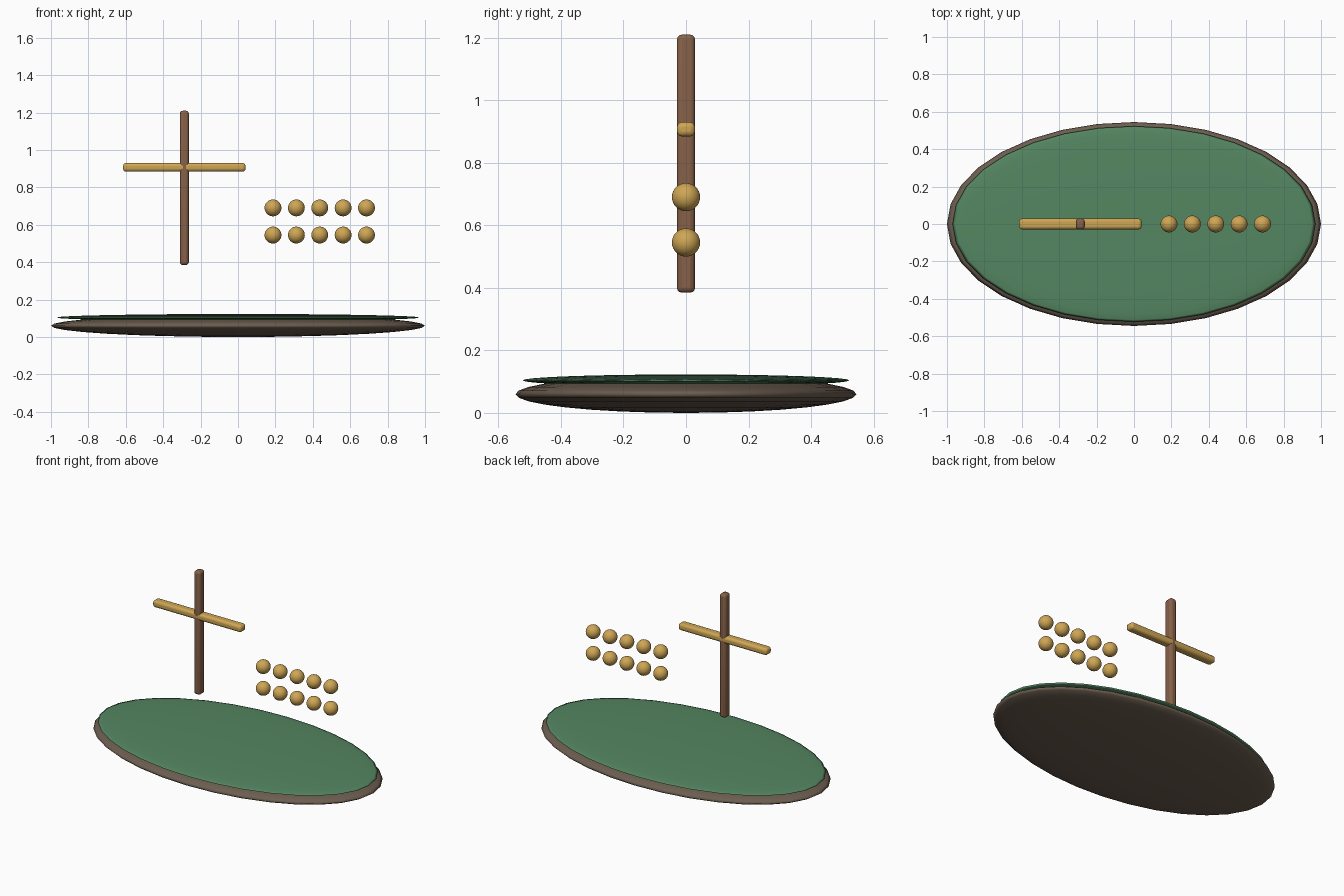
import bpy
from math import radians

if "Cube" in bpy.data.objects:
    bpy.data.objects.remove(bpy.data.objects["Cube"])


def material(name, rgb):
    m = bpy.data.materials.new(name)
    m.diffuse_color = (*rgb, 1)
    m.use_nodes = True
    m.node_tree.nodes["Principled BSDF"].inputs["Base Color"].default_value = m.diffuse_color
    return m


BARK = material("dark_earth", (0.15, 0.11, 0.08))
GRASS = material("green", (0.09, 0.24, 0.12))
WOOD = material("wood", (0.24, 0.12, 0.065))
GOLD = material("gold", (0.62, 0.38, 0.09))


def ellipsoid(name, centre, radii, mat, segments=32, rings=16):
    bpy.ops.mesh.primitive_uv_sphere_add(
        segments=segments, ring_count=rings, radius=1, location=centre)
    o = bpy.context.object
    o.name = name
    o.scale = radii
    bpy.ops.object.transform_apply(location=False, rotation=False, scale=True)
    bpy.ops.object.shade_smooth()
    o.data.materials.append(mat)
    return o


def rounded_bar(name, centre, size, mat, bevel=0.016):
    bpy.ops.mesh.primitive_cube_add(size=1, location=centre)
    o = bpy.context.object
    o.name = name
    o.scale = size
    bpy.ops.object.transform_apply(location=False, rotation=False, scale=True)
    mod = o.modifiers.new("rounded_edges", 'BEVEL')
    mod.width = bevel
    mod.segments = 3
    bpy.ops.object.shade_smooth_by_angle(angle=radians(40))
    o.data.materials.append(mat)
    return o


# Flattened oval base with a green pad on top
ellipsoid("base", (0, 0, 0.06), (1, 0.545, 0.06), BARK)
ellipsoid("green_pad", (0, 0, 0.104), (0.97, 0.523, 0.019), GRASS)

# Floating upright post and crossbar
rounded_bar("post", (-0.287, 0, 0.797), (0.048, 0.058, 0.825), WOOD)
rounded_bar("crossbar", (-0.287, 0, 0.907), (0.655, 0.058, 0.046), GOLD)

# Two rows of five beads
for row, z in enumerate((0.545, 0.69)):
    for col in range(5):
        ellipsoid(f"bead_{row + 1}_{col + 1}", (0.187 + 0.125 * col, 0, z),
                  (0.045, 0.045, 0.045), GOLD)
